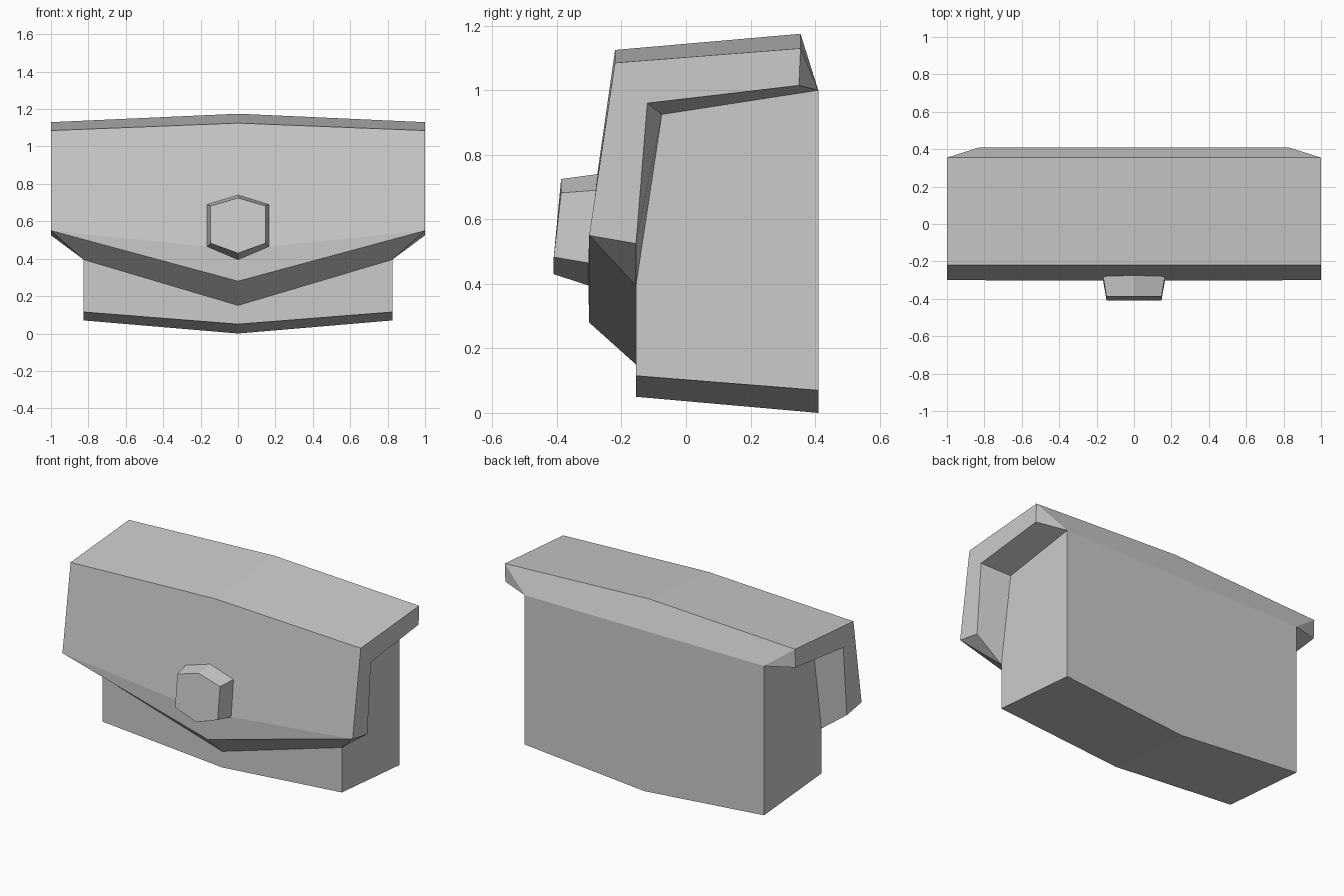
import bpy
import bmesh

default_cube = bpy.data.objects.get("Cube")
if default_cube:
    bpy.data.objects.remove(default_cube, do_unlink=True)

# Single plain material
grey = bpy.data.materials.new("light grey")
grey.use_nodes = True
colour = (0.6, 0.6, 0.6, 1)
grey.diffuse_color = colour
for node in grey.node_tree.nodes:
    if node.type == "BSDF_PRINCIPLED":
        node.inputs["Base Color"].default_value = colour


def symmetric_solid(name, corners, faces):
    """Build a closed flat-shaded solid from its left half, mirrored across x."""
    bm = bmesh.new()
    for side in (1, -1):
        verts = {key: bm.verts.new((side * x, y, z)) for key, (x, y, z) in corners.items()}
        for face in faces:
            bm.faces.new([verts[key] for key in face.split()])
    bmesh.ops.remove_doubles(bm, verts=bm.verts, dist=0.0005)
    bmesh.ops.recalc_face_normals(bm, faces=bm.faces)
    mesh = bpy.data.meshes.new(name)
    bm.to_mesh(mesh)
    bm.free()
    mesh.materials.append(grey)
    obj = bpy.data.objects.new(name, mesh)
    bpy.context.scene.collection.objects.link(obj)
    return obj


# Points shared by the pouch and the inside of the flap
lining = {
    "lip_side": (0.825, -0.155, 0.395), "lip_mid": (0, -0.155, 0.15),
    "fold_side": (0.825, -0.075, 0.925), "fold_mid": (0, -0.075, 0.925),
    "hinge_side": (0.825, 0.41, 1.0), "hinge_mid": (0, 0.41, 1.0),
}

# Pouch body with a shallow pointed underside
symmetric_solid("pouch_body", {
    **lining,
    "front_side": (0.825, -0.155, 0.115), "front_mid": (0, -0.155, 0.05),
    "back_side": (0.825, 0.41, 0.07), "back_mid": (0, 0.41, 0),
}, [
    "front_mid front_side lip_side lip_mid",
    "lip_mid lip_side fold_side fold_mid",
    "fold_mid fold_side hinge_side hinge_mid",
    "hinge_mid hinge_side back_side back_mid",
    "back_mid back_side front_side front_mid",
    "front_side lip_side fold_side hinge_side back_side",
])

# Base outline of the hexagonal clasp, where it meets the flap
clasp_base = {
    "peak": (0, -0.275, 0.74), "upper": (0.165, -0.28, 0.69),
    "lower": (0.165, -0.303, 0.465), "foot": (0, -0.303, 0.395),
}

# Thick overhanging flap with a pointed lower edge
symmetric_solid("flap", {
    **lining, **clasp_base,
    "rear_side": (1, 0.355, 1.13), "rear_mid": (0, 0.355, 1.175),
    "brow_side": (1, -0.22, 1.085), "brow_mid": (0, -0.22, 1.125),
    "hem_side": (1, -0.3, 0.55), "hem_mid": (0, -0.3, 0.28),
    "inner_hem": (1, -0.155, 0.525), "inner_fold": (1, -0.12, 0.96),
    "inner_rear": (1, 0.35, 1.015),
}, [
    "rear_mid rear_side brow_side brow_mid",
    "brow_mid brow_side upper peak",
    "brow_side hem_side lower upper",
    "hem_side hem_mid foot lower",
    "peak upper lower foot",
    "hem_mid hem_side lip_side lip_mid",
    "hem_side inner_hem lip_side",
    "brow_side hem_side inner_hem inner_fold",
    "rear_side brow_side inner_fold inner_rear",
    "inner_hem lip_side fold_side inner_fold",
    "inner_fold fold_side hinge_side inner_rear",
    "rear_side inner_rear hinge_side",
    "rear_mid rear_side hinge_side hinge_mid",
    "lip_mid lip_side fold_side fold_mid",
    "fold_mid fold_side hinge_side hinge_mid",
])

# Tapered hexagonal clasp
symmetric_solid("clasp", {
    **clasp_base,
    "cap_peak": (0, -0.387, 0.725), "cap_upper": (0.147, -0.387, 0.682),
    "cap_lower": (0.147, -0.41, 0.483), "cap_foot": (0, -0.41, 0.43),
}, [
    "peak upper cap_upper cap_peak",
    "upper lower cap_lower cap_upper",
    "lower foot cap_foot cap_lower",
    "cap_peak cap_upper cap_lower cap_foot",
    "peak upper lower foot",
])
